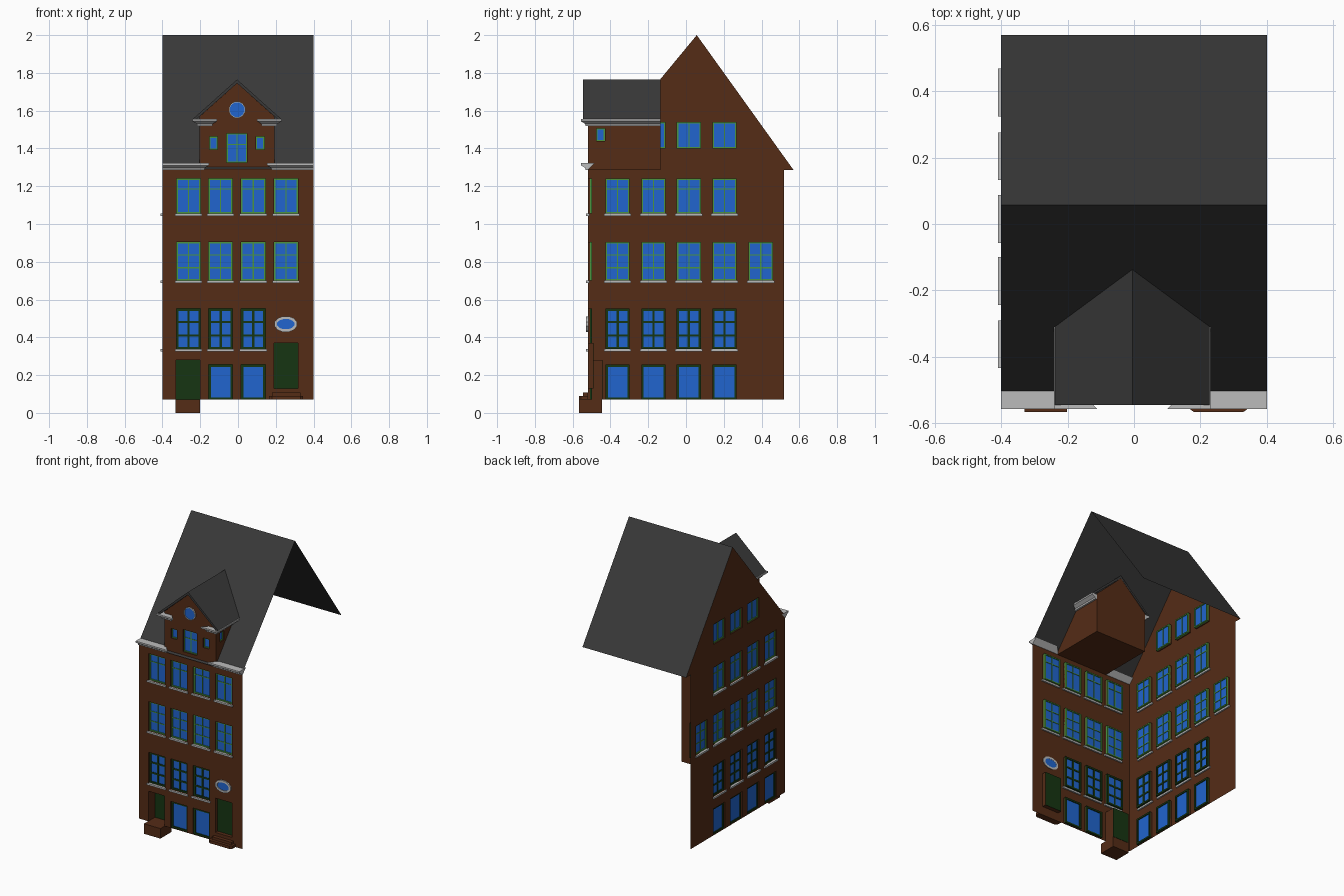
import bpy, bmesh
from math import cos, sin, pi
from mathutils import Vector

if "Cube" in bpy.data.objects:
    bpy.data.objects.remove(bpy.data.objects["Cube"])


def mat(name, rgb):
    m = bpy.data.materials.new(name)
    m.diffuse_color = (*rgb, 1)
    m.use_nodes = True
    m.node_tree.nodes["Principled BSDF"].inputs["Base Color"].default_value = m.diffuse_color
    return m


BRICK = mat("brick", (0.09, 0.025, 0.008))
SLATE = mat("slate", (0.04, 0.04, 0.04))
STONE = mat("stone", (0.5, 0.5, 0.5))
GLASS = mat("glass", (0.015, 0.13, 0.62))
DARK = mat("dark_green", (0.008, 0.035, 0.006))
GREEN = mat("window_green", (0.07, 0.3, 0.05))


def finish(bm, name, material, recalc=True):
    if recalc:
        bmesh.ops.recalc_face_normals(bm, faces=bm.faces)
    me = bpy.data.meshes.new(name)
    bm.to_mesh(me)
    bm.free()
    me.materials.append(material)
    ob = bpy.data.objects.new(name, me)
    bpy.context.collection.objects.link(ob)
    return ob


def face(bm, pts):
    bm.faces.new([bm.verts.new(p) for p in pts])


def prism(bm, lo, hi):
    a, b = [bm.verts.new(p) for p in lo], [bm.verts.new(p) for p in hi]
    n = len(a)
    bm.faces.new(a)
    bm.faces.new(b[::-1])
    for i in range(n):
        bm.faces.new((a[i], b[i], b[(i + 1) % n], a[(i + 1) % n]))


def rect(u0, u1, z0, z1):
    return [(u0, z0), (u1, z0), (u1, z1), (u0, z1)]


def slab(bm, place, r, d0, d1):
    prism(bm, [place(u, z, d0) for u, z in rect(*r)], [place(u, z, d1) for u, z in rect(*r)])


# Wall frames: u runs along the wall, d is depth inwards
CX, HALF, BACK = -0.005, 0.199, -0.135
def front(u, z, d): return Vector((u, -0.52 + d, z))
def left(u, z, d): return Vector((-0.4 + d, -u, z))
def dormer_l(u, z, d): return Vector((CX - HALF + d, -u, z))
def dormer_r(u, z, d): return Vector((CX + HALF - d, u, z))


def wall(name, place, outline, holes, voids=(), cuts=()):
    """Grid wall with openings, window reveals and optional gable cuts."""
    bm = bmesh.new()
    rs = [outline] + [h[0] for h in holes] + list(voids)
    us = sorted({u for r in rs for u in r[:2]})
    zs = sorted({z for r in rs for z in r[2:]})
    for u0, u1 in zip(us, us[1:]):
        for z0, z1 in zip(zs, zs[1:]):
            u, z = (u0 + u1) / 2, (z0 + z1) / 2
            if not any(r[0] < u < r[1] and r[2] < z < r[3] for r in rs[1:]):
                face(bm, [place(a, b, 0) for a, b in rect(u0, u1, z0, z1)])
    bmesh.ops.remove_doubles(bm, verts=bm.verts, dist=1e-5)
    for co, no in cuts:
        bmesh.ops.bisect_plane(bm, geom=bm.verts[:] + bm.edges[:] + bm.faces[:],
                               plane_co=co, plane_no=no, clear_outer=True)
    for r, depth in holes:
        c = rect(*r)
        for a, b in zip(c, c[1:] + c[:1]):
            face(bm, [place(*a, 0), place(*b, 0), place(*b, depth), place(*a, depth)])
    finish(bm, name, BRICK, False)


def windows(name, place, specs, material, t=0.008, bar=0.006, sill=False):
    """specs: (rect, columns, transom fractions)"""
    fr, gl, si = bmesh.new(), bmesh.new(), bmesh.new()
    for (u0, u1, z0, z1), cols, trans in specs:
        for r in ((u0, u0 + t, z0, z1), (u1 - t, u1, z0, z1),
                  (u0 + t, u1 - t, z0, z0 + t), (u0 + t, u1 - t, z1 - t, z1)):
            slab(fr, place, r, 0.008, 0.022)
        for i in range(1, cols):
            u = u0 + (u1 - u0) * i / cols
            slab(fr, place, (u - bar / 2, u + bar / 2, z0 + t, z1 - t), 0.010, 0.020)
        for f in trans:
            z = z0 + (z1 - z0) * f
            slab(fr, place, (u0 + t, u1 - t, z - bar / 2, z + bar / 2), 0.011, 0.019)
        slab(gl, place, (u0 + t / 2, u1 - t / 2, z0 + t / 2, z1 - t / 2), 0.014, 0.016)
        if sill:
            slab(si, place, (u0 - 0.008, u1 + 0.008, z0 - 0.012, z0), -0.009, 0.01)
    finish(fr, name + "_frames", material)
    finish(gl, name + "_panes", GLASS)
    if sill:
        finish(si, name + "_sills", STONE)
    else:
        si.free()


def row(centres, z0, z1, cols, trans):
    return [((c - 0.064, c + 0.064, z0, z1), cols, trans) for c in centres]


def holes(*groups):
    return [(s[0], 0.012) for g in groups for s in g]


THIRDS = (1 / 3, 2 / 3)
FC = [-0.262, -0.092, 0.081, 0.254]
SC = [0.362, 0.172, -0.015, -0.204, -0.396]

# Front wall with its doors and windows
f0 = row(FC[1:3], 0.07, 0.255, 1, ())
f1 = row(FC[:3], 0.338, 0.552, 2, THIRDS)
f2 = row(FC, 0.70, 0.905, 2, THIRDS)
f3 = row(FC, 1.055, 1.24, 2, (0.7,))
door_l, door_r = (-0.328, -0.202, 0.07, 0.28), (0.19, 0.318, 0.13, 0.37)
wall("front_wall", front, (-0.4, 0.4, 0.07, 1.285),
     holes(f0, f1, f2, f3) + [(door_l, 0.075), (door_r, 0.027)])
windows("front_shop_window", front, f0, DARK, 0.012)
windows("front_first_floor_window", front, f1, DARK, 0.012, 0.012, True)
windows("front_upper_window", front, f2 + f3, GREEN, sill=True)
for name, r, d in (("left_door", door_l, 0.073), ("right_door", door_r, 0.025)):
    bm = bmesh.new()
    slab(bm, front, r, d, d + 0.004)
    finish(bm, name, DARK)

# Left side wall running up into the gable
s0 = row(SC[:4], 0.07, 0.255, 1, ())
s1 = row(SC[:4], 0.338, 0.552, 2, THIRDS)
s2 = row(SC, 0.70, 0.905, 2, THIRDS)
s3 = row(SC[:4], 1.055, 1.24, 2, (0.7,))
s4 = row(SC[1:4], 1.40, 1.54, 2, ())
RIDGE, EAVE_F, EAVE_B = Vector((0, 0.057, 2)), Vector((0, -0.53, 1.29)), Vector((0, 0.57, 1.285))
wall("left_wall", left, (-0.57, 0.52, 0.07, 2.0), holes(s0, s1, s2, s3, s4),
     voids=[(-0.57, -0.52, 0.07, 1.285)],
     cuts=[(RIDGE, (0, -0.71, 0.587)), (RIDGE, (0, 0.715, 0.513))])
windows("side_ground_window", left, s0, DARK, 0.012)
windows("side_first_floor_window", left, s1, DARK, 0.012, 0.012, True)
windows("side_upper_window", left, s2 + s3, GREEN, sill=True)
windows("side_gable_window", left, s4, GREEN)

# Main roof
bm = bmesh.new()
for e in (EAVE_F, EAVE_B):
    s = 0.4 if e.y < 0 else -0.4
    face(bm, [(-s, e.y, e.z), (s, e.y, e.z), (s, RIDGE.y, 2), (-s, RIDGE.y, 2)])
finish(bm, "main_roof", SLATE, False)

# Dormer walls, windows, back and floor
d0 = [((-0.06, 0.048, 1.325, 1.48), 2, (0.62,))]
d1 = [((-0.152, -0.108, 1.395, 1.462), 1, ()), ((0.095, 0.139, 1.395, 1.462), 1, ())]
apex = Vector((CX, -0.52, 1.745))
wall("dormer_front", front, (CX - HALF, CX + HALF, 1.285, 1.75), holes(d0, d1),
     cuts=[(apex, (0.89, 0, 1)), (apex, (-0.89, 0, 1))])
windows("dormer_front_window", front, d0 + d1, GREEN, 0.006)
for name, place, s in (("dormer_left", dormer_l, -1), ("dormer_right", dormer_r, 1)):
    u = sorted((s * -0.52, s * BACK))
    w = sorted((s * -0.475, s * -0.43))
    ds = [((*w, 1.44, 1.505), 1, ())]
    wall(name + "_wall", place, (*u, 1.285, 1.56), holes(ds))
    windows(name + "_window", place, ds, GREEN, 0.006)
bm = bmesh.new()
xl, xr = CX - HALF, CX + HALF
face(bm, [(xr, BACK, 1.285), (xl, BACK, 1.285), (xl, BACK, 1.56), (CX, BACK, 1.745), (xr, BACK, 1.56)])
face(bm, [(xl, BACK, 1.285), (xr, BACK, 1.285), (xr, -0.52, 1.285), (xl, -0.52, 1.285)])
finish(bm, "dormer_back_and_floor", BRICK, False)

# Dormer roof
bm = bmesh.new()
top = [(CX - 0.233, 1.557), (CX, 1.765), (CX + 0.233, 1.557),
       (CX + 0.22, 1.55), (CX, 1.745), (CX - 0.22, 1.55)]
prism(bm, [(x, -0.545, z) for x, z in top], [(x, BACK, z) for x, z in top])
finish(bm, "dormer_roof", SLATE)

# Stone cornices, swept with mitred ends
def cornice(name, profile, z, stations):
    bm = bmesh.new()
    for s in (-1, 1):
        rings = []
        for st in stations:
            ring = []
            for o, h in profile:
                x, y = st(o)
                ring.append(bm.verts.new((s * x + (CX if name[0] == "d" else 0), y, z + h)))
            rings.append(ring)
        n = len(profile)
        for a, b in zip(rings, rings[1:]):
            for i in range(n):
                bm.faces.new((a[i], a[(i + 1) % n], b[(i + 1) % n], b[i]))
        bm.faces.new(rings[0])
        bm.faces.new(rings[-1])
    finish(bm, name, STONE)


MOULD = [(0, 0), (0.012, 0), (0.014, 0.01), (0.03, 0.02), (0.037, 0.024), (0.037, 0.035)]
cornice("main_cornice", MOULD + [(-0.035, 0.035)], 1.287,
        [lambda o: (0.4, -0.52 - o), lambda o: (0.19 - o, -0.52 - o)])
cornice("dormer_cornice", MOULD + [(0, 0.035)], 1.52,
        [lambda o: (0.143 - o, -0.52 - o), lambda o: (HALF + o, -0.52 - o), lambda o: (HALF + o, BACK)])

# Oval and round windows
def ring_window(name, cx, cz, rx, rz, t):
    def loop(k, d):
        return [front(cx + (rx - k) * cos(2 * pi * (i + .5) / 12), cz + (rz - k) * sin(2 * pi * (i + .5) / 12), d)
                for i in range(12)]
    bm = bmesh.new()
    loops = [[bm.verts.new(p) for p in loop(k, d)] for k, d in ((0, 0.004), (0, -0.009), (t, -0.009), (t, 0.004))]
    for a, b in zip(loops, loops[1:] + loops[:1]):
        for i in range(12):
            bm.faces.new((a[i], a[(i + 1) % 12], b[(i + 1) % 12], b[i]))
    finish(bm, name + "_surround", STONE)
    bm = bmesh.new()
    prism(bm, loop(t, -0.004), loop(t, 0.003))
    finish(bm, name + "_pane", GLASS)


ring_window("oval_window", 0.253, 0.47, 0.062, 0.043, 0.015)
ring_window("round_window", CX, 1.605, 0.045, 0.045, 0.005)

# Entrance steps
bm = bmesh.new()
slab(bm, front, (-0.33, -0.202, 0, 0.07), -0.046, 0.075)
finish(bm, "left_door_step", BRICK)
bm = bmesh.new()
plan = [(0.165, -0.52), (0.165, -0.555), (0.18, -0.566), (0.33, -0.566), (0.345, -0.555), (0.345, -0.52)]
prism(bm, [(x, y, 0.07) for x, y in plan], [(x, y, 0.09) for x, y in plan])
slab(bm, front, (0.18, 0.33, 0.09, 0.108), -0.025, 0)
finish(bm, "right_door_steps", BRICK)
